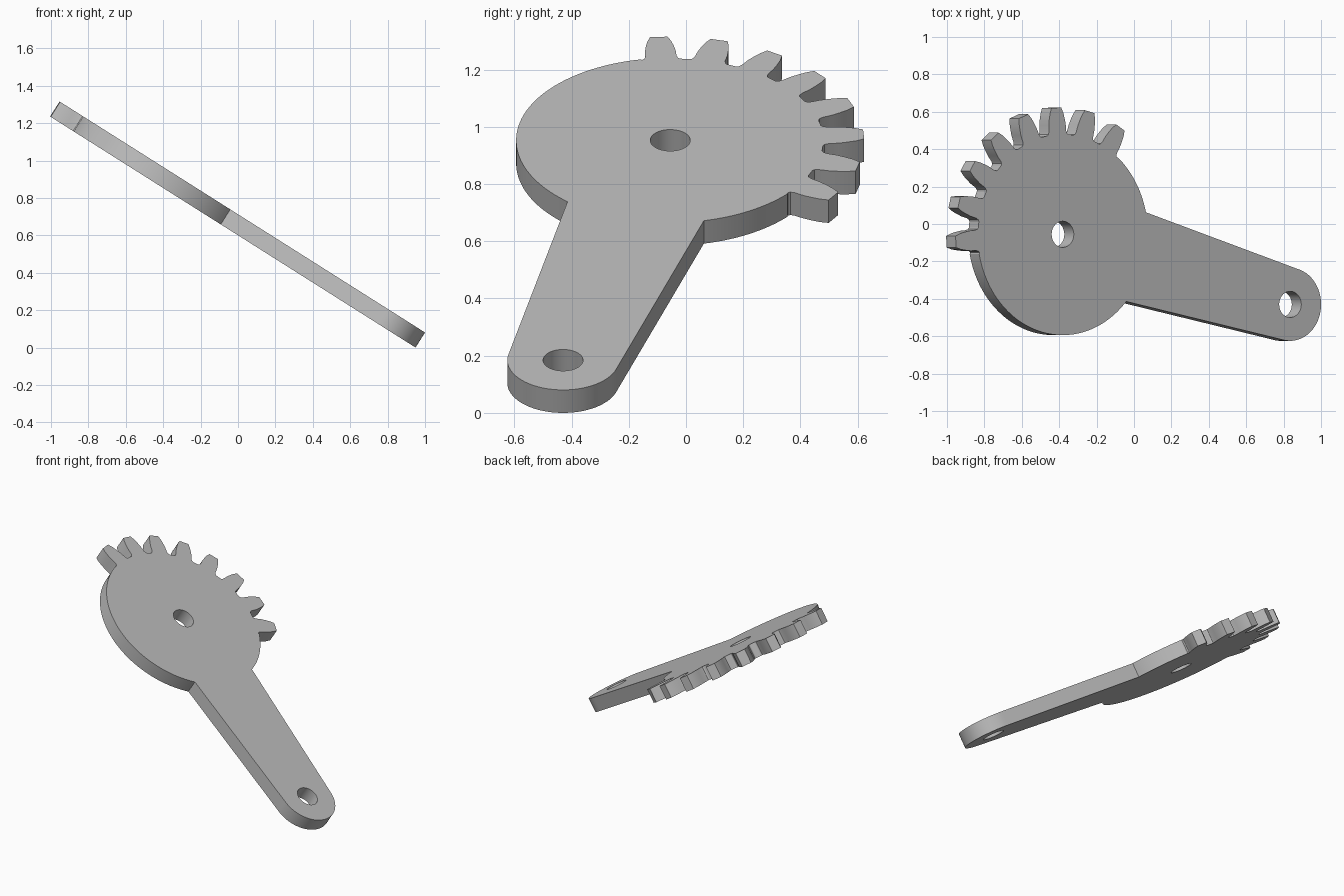
import bpy
import math
from mathutils import Matrix, Vector

if "Cube" in bpy.data.objects:
    bpy.data.objects.remove(bpy.data.objects["Cube"], do_unlink=True)

DISC_R, TIP_R = 0.539, 0.678
ARM_LEN, END_R, HOLE_R = 1.487, 0.195, 0.07
THICK = 0.095
TILT, TURN = math.radians(32.3), math.radians(-14.6)
PITCH, TEETH = 18, 8
JOIN = 27.2                      # half angle where the arm leaves the disc
# tooth flank: radius and half angle in degrees, from root to tip
FLANK = [(0.535, 7.2), (0.54, 6.3), (0.553, 5.7), (0.59, 5.2),
         (0.62, 4.5), (0.65, 3.7), (TIP_R, 2.6)]


def polar(r, deg, cx=0.0):
    a = math.radians(deg)
    return cx + r * math.cos(a), r * math.sin(a)


def arc(r, start, end, steps, cx=0.0):
    return [polar(r, start + (end - start) * i / steps, cx) for i in range(steps + 1)]


# Outline with the arm along +x: rounded arm end, disc edge, teeth, disc edge
outline = arc(END_R, -90, 90, 32, ARM_LEN)
first = 4 * PITCH
last = first + PITCH * (TEETH - 1)
outline += arc(DISC_R, JOIN, first - 8, 16)
for k in range(TEETH):
    mid = first + PITCH * k
    outline += [polar(r, mid - h) for r, h in FLANK]
    outline += [polar(r, mid + h) for r, h in reversed(FLANK)]
outline += arc(DISC_R, last + 8, 360 - JOIN, 56)

# Filled and extruded profile with two through holes
curve = bpy.data.curves.new("sector_gear_arm", "CURVE")
curve.dimensions = "2D"
curve.fill_mode = "BOTH"
curve.extrude = THICK / 2
for loop in (outline, arc(HOLE_R, 0, 360, 40)[:-1],
             arc(HOLE_R, 0, 360, 40, ARM_LEN)[:-1]):
    spline = curve.splines.new("POLY")
    spline.points.add(len(loop) - 1)
    for point, (x, y) in zip(spline.points, loop):
        point.co = (x, y, 0, 1)
    spline.use_cyclic_u = True

plate = bpy.data.objects.new("sector_gear_arm", curve)
bpy.context.collection.objects.link(plate)
bpy.ops.object.select_all(action="DESELECT")
plate.select_set(True)
bpy.context.view_layer.objects.active = plate
bpy.ops.object.convert(target="MESH")
plate = bpy.context.object
mesh = plate.data

# Weld the caps to the rim
bpy.ops.object.mode_set(mode="EDIT")
bpy.ops.mesh.select_all(action="SELECT")
bpy.ops.mesh.remove_doubles(threshold=0.0005)
bpy.ops.mesh.normals_make_consistent(inside=False)
bpy.ops.object.mode_set(mode="OBJECT")

# Turn the arm, tilt the plate and set it on the ground
spin = Matrix.Rotation(TILT, 4, "Y") @ Matrix.Rotation(TURN, 4, "Z")
normal = spin.to_3x3() @ Vector((0, 0, 1))
centre = Vector((-0.381, -0.055, 0.96)) - normal * THICK / 2
mesh.transform(Matrix.Translation(centre) @ spin)
low = min(v.co.z for v in mesh.vertices)
mesh.transform(Matrix.Translation((0, 0, -low)))

# Single grey metal
grey = bpy.data.materials.new("plain_grey")
grey.use_nodes = True
colour = (0.5, 0.5, 0.5, 1)
grey.diffuse_color = colour
grey.node_tree.nodes["Principled BSDF"].inputs["Base Color"].default_value = colour
mesh.materials.clear()
mesh.materials.append(grey)
bpy.ops.object.shade_smooth_by_angle(angle=math.radians(25))
